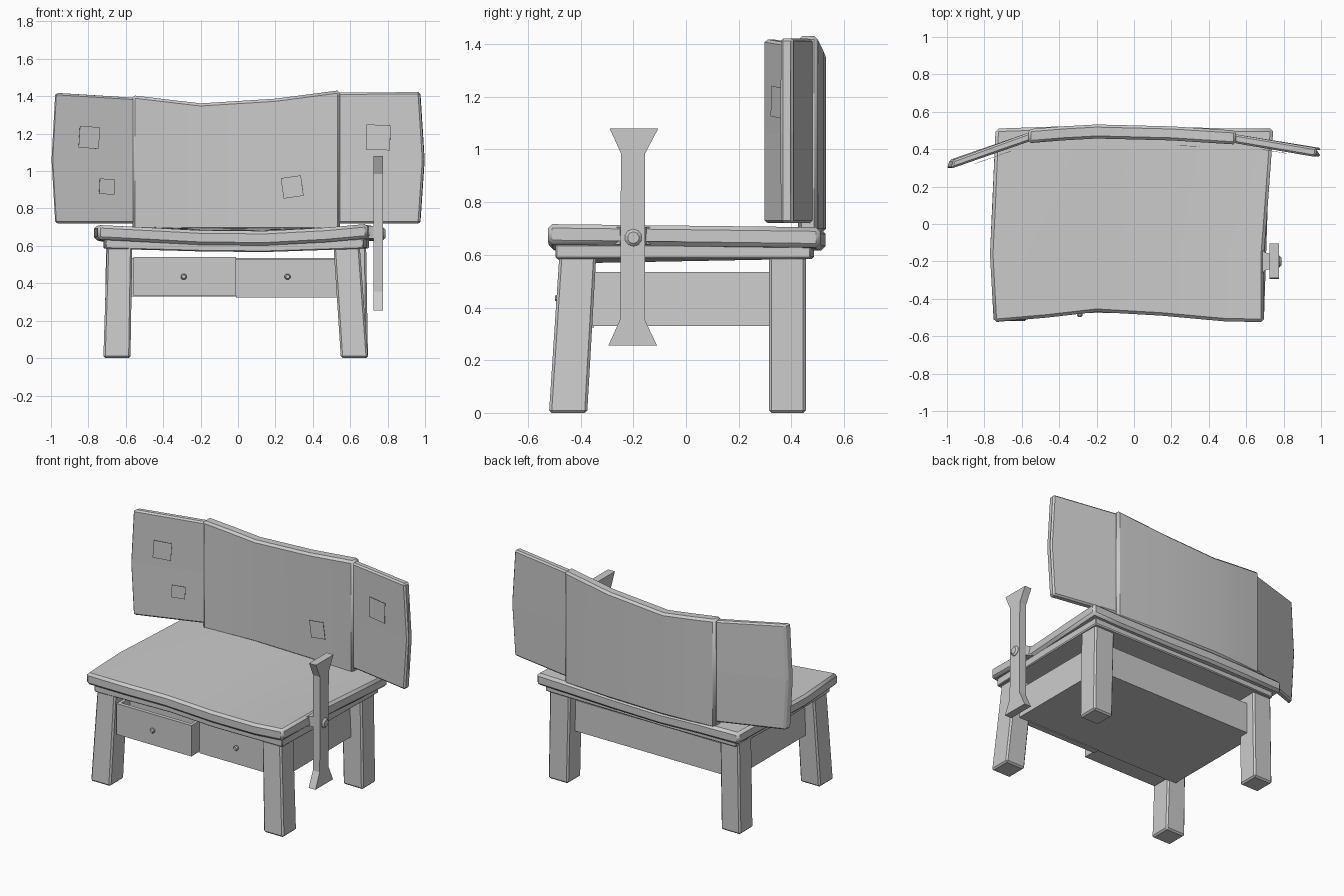
import bpy, bmesh, math
from mathutils import Vector, Matrix

if "Cube" in bpy.data.objects:
    bpy.data.objects.remove(bpy.data.objects["Cube"])


def loft(name, sections, bevel=0.0, smooth=False):
    """Skin equal-sized point loops and cap both ends."""
    bm = bmesh.new()
    rings = [[bm.verts.new(p) for p in s] for s in sections]
    n = len(rings[0])
    for a, b in zip(rings, rings[1:]):
        for i in range(n):
            j = (i + 1) % n
            bm.faces.new((a[i], a[j], b[j], b[i]))
    bm.faces.new(rings[0][::-1])
    bm.faces.new(rings[-1])
    bmesh.ops.recalc_face_normals(bm, faces=bm.faces)
    me = bpy.data.meshes.new(name)
    bm.to_mesh(me)
    bm.free()
    ob = bpy.data.objects.new(name, me)
    bpy.context.collection.objects.link(ob)
    if bevel:
        m = ob.modifiers.new("bevel", 'BEVEL')
        m.width, m.segments = bevel, 1
        m.limit_method, m.angle_limit = 'ANGLE', math.radians(40)
    if smooth:
        bpy.context.view_layer.objects.active = ob
        bpy.ops.object.select_all(action='DESELECT')
        ob.select_set(True)
        bpy.ops.object.shade_smooth_by_angle(angle=math.radians(25))
    return ob


def rect(x0, x1, y0, y1, z):
    return [(x0, y0, z), (x1, y0, z), (x1, y1, z), (x0, y1, z)]


def box(name, x0, x1, y0, y1, z0, z1, bevel=0.0):
    return loft(name, [rect(x0, x1, y0, y1, z0), rect(x0, x1, y0, y1, z1)], bevel)


def disc(x, y, z, r, n, axis):
    """Loop of n points facing along x or y."""
    pts = []
    for i in range(n):
        a = 2 * math.pi * (i + 0.5) / n
        c, s = r * math.cos(a), r * math.sin(a)
        pts.append((x, y + c, z + s) if axis == 'x' else (x + c, y, z + s))
    return pts


def table_slab(name, sides, columns, thick, bevel):
    """Sagging slab: sides = (row fraction, left x, right x),
    columns = (fraction across, front y, back y, front z, back z)."""
    secs = []
    for u, yf, yb, zf, zb in columns:
        top = [(l + (r - l) * u, yf + (yb - yf) * v, zf + (zb - zf) * v) for v, l, r in sides]
        secs.append(top + [(x, y, z - thick) for x, y, z in reversed(top)])
    return loft(name, secs, bevel, True)


# table top and the thinner slab beneath it
table_slab("table_top",
           [(0, -.75, .695), (.35, -.77, .695), (.6, -.757, .715), (1, -.74, .745)],
           [(0, -.525, .51, .712, .70), (.2, -.50, .52, .697, .70), (.38, -.47, .53, .683, .695),
            (.62, -.49, .52, .68, .695), (.85, -.52, .51, .698, .70), (1, -.525, .51, .718, .705)],
           .078, .016)
table_slab("under_slab", [(0, -.71, .67), (.5, -.72, .69), (1, -.70, .70)],
           [(0, -.495, .475, .64, .64), (.38, -.45, .485, .625, .64),
            (.62, -.47, .48, .622, .64), (1, -.495, .475, .64, .64)], .055, .006)

# legs: bottom x range, top x range, bottom y range, top y range
for name, bx, tx, by, ty in [
        ("front_leg_left", (-.72, -.575), (-.70, -.565), (-.52, -.375), (-.48, -.34)),
        ("front_leg_right", (.55, .695), (.51, .65), (-.52, -.375), (-.48, -.34)),
        ("back_leg_left", (-.715, -.575), (-.705, -.565), (.315, .455), (.315, .455)),
        ("back_leg_right", (.55, .695), (.535, .685), (.315, .455), (.315, .455))]:
    loft(name, [rect(*bx, *by, 0), rect(*tx, *ty, .61)], .01)

# drawer case, slightly tapered, with a fixed and a pulled-out drawer
loft("drawer_case", [rect(-.63, .61, -.36, .39, .33), rect(-.63, .60, -.36, .39, .535)])
box("drawer_right", -.01, .54, -.39, -.35, .325, .53)
box("drawer_left_front", -.56, -.01, -.475, -.45, .335, .54)
box("drawer_left_floor", -.56, -.01, -.46, -.35, .335, .36)
for side, x in (("outer", -.56), ("inner", -.03)):
    box("drawer_left_" + side + "_wall", x, x + .02, -.46, -.35, .335, .54)
for side, x, y in (("left", -.29, -.475), ("right", .265, -.39)):
    loft("knob_" + side, [disc(x, y + .01, .435, .012, 8, 'y'), disc(x, y - .012, .435, .017, 8, 'y'),
                          disc(x, y - .022, .435, .01, 8, 'y')])

# centre back panel, gently curved with a dipped top edge
secs = []
for x, y, zt in [(-.565, .432, 1.405), (-.38, .447, 1.383), (-.2, .457, 1.362),
                 (.2, .447, 1.387), (.545, .425, 1.432)]:
    secs.append([(x, y, .685), (x, y + .075, .685), (x, y + .075, zt), (x, y, zt)])
loft("back_panel_centre", secs, .014, True)


# angled wing panels with a slightly bulged outer edge
def wing(name, xi, yi, zi, xo, xm, yo, zo, dx):
    t = .048
    inner = [(xi, yi, .72), (xi, yi + t, .72), (xi, yi + t, 1.06),
             (xi, yi + t, zi), (xi, yi, zi), (xi, yi, 1.06)]
    outer = [(xo, yo, .72), (xo + dx, yo + t, .72), (xm + dx, yo + t, 1.06),
             (xo + dx, yo + t, zo), (xo, yo, zo), (xm, yo, 1.06)]
    loft(name, [inner, outer], .01)


wing("back_panel_left", -.55, .445, 1.392, -.98, -1.0, .295, 1.418, .015)
wing("back_panel_right", .535, .433, 1.42, .972, .995, .358, 1.422, .004)

# pinned paper notes: centre, half width, half height, yaw, tilt
for i, (c, w, h, yaw, tilt) in enumerate([
        ((-.795, .342, 1.18), .057, .058, 19, 4), ((-.70, .375, .917), .043, .041, 19, 3),
        ((.29, .417, .915), .054, .055, -3, -8), ((.75, .388, 1.18), .065, .067, -9, 2)]):
    m = (Matrix.Translation(c) @ Matrix.Rotation(math.radians(yaw), 4, 'Z')
         @ Matrix.Rotation(math.radians(tilt), 4, 'Y'))
    loft("paper_note_%d" % (i + 1),
         [[m @ Vector((x, y, z)) for x, z in ((-w, -h), (w, -h), (w, h), (-w, h))]
          for y in (-.001, .001)])

# side lever with flared ends, its bracket and pivot
loft("lever", [rect(.725, .775, *r) for r in (
    (-.295, -.11, .255), (-.25, -.157, .355), (-.247, -.155, .985), (-.29, -.105, 1.08))])
loft("lever_bracket", [[(x, -.2 - h, .64), (x, -.2 + h, .64), (x, -.2 + h, .705), (x, -.2 - h, .705)]
                       for x, h in ((.68, .08), (.697, .05), (.73, .04))])
loft("lever_pivot", [disc(x, -.2, .665, r, 10, 'x') for x, r in ((.70, .033), (.778, .033), (.788, .022))])
